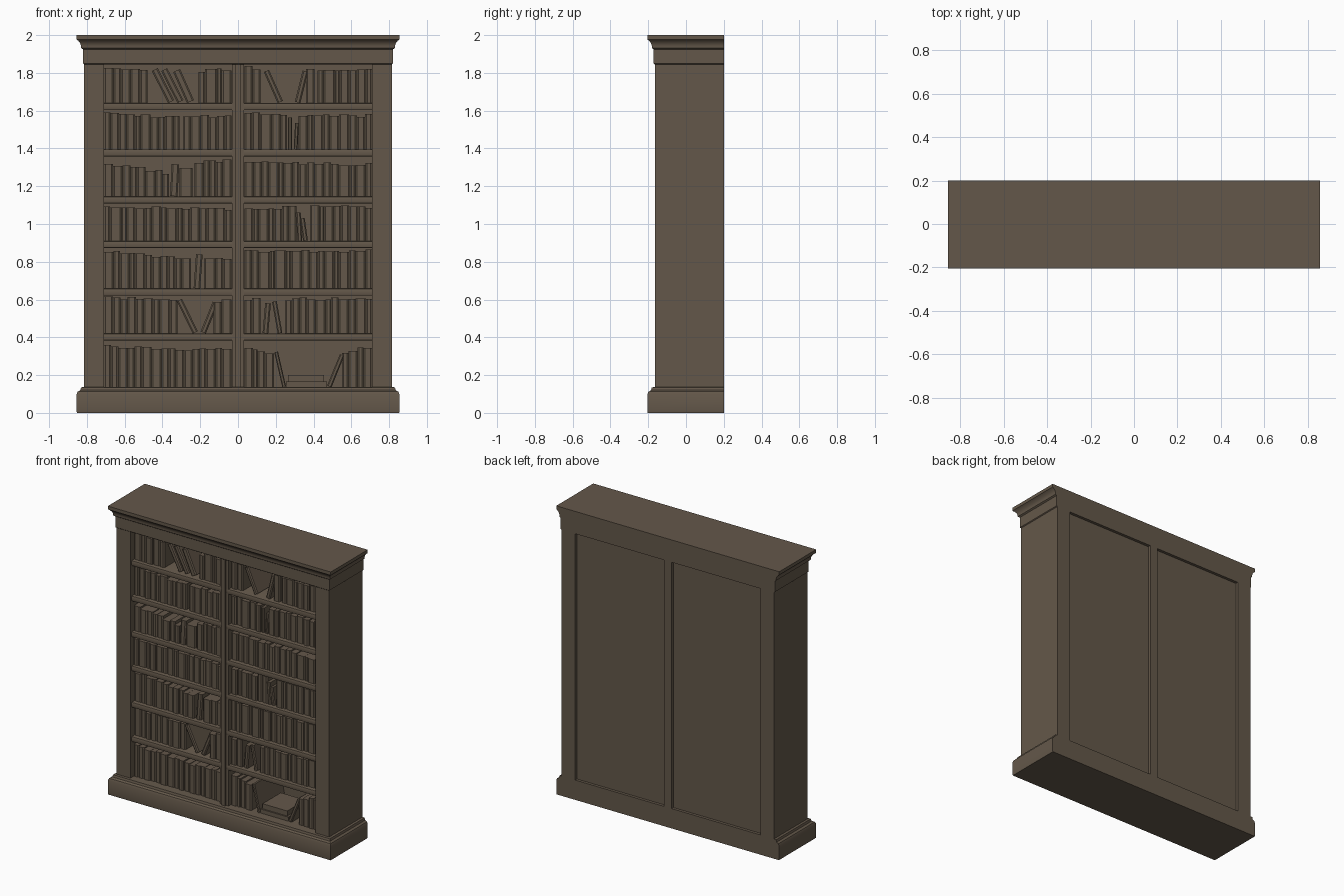
import bpy, bmesh, math, random
from mathutils import Matrix, Vector

random.seed(4)
cube = bpy.data.objects.get("Cube")
if cube:
    bpy.data.objects.remove(cube, do_unlink=True)

# Single aged wood colour
wood = bpy.data.materials.new("aged_brown_wood")
colour = (0.127, 0.097, 0.068, 1)
wood.use_nodes = True
wood.diffuse_color = colour
wood.node_tree.nodes["Principled BSDF"].inputs["Base Color"].default_value = colour
wood.node_tree.nodes["Principled BSDF"].inputs["Roughness"].default_value = 0.9

BACK = 0.2
FLOORS = [0.135, 0.42, 0.658, 0.91, 1.146, 1.395, 1.64]
OPEN_X, OPEN_TOP = 0.71, 1.845


def finish(name, bm, smooth=False):
    bmesh.ops.recalc_face_normals(bm, faces=bm.faces)
    mesh = bpy.data.meshes.new(name)
    bm.to_mesh(mesh)
    bm.free()
    mesh.materials.append(wood)
    obj = bpy.data.objects.new(name, mesh)
    bpy.context.collection.objects.link(obj)
    if smooth:
        bpy.ops.object.select_all(action='DESELECT')
        obj.select_set(True)
        bpy.context.view_layer.objects.active = obj
        bpy.ops.object.shade_smooth_by_angle(angle=math.radians(35))
    return obj


def add_box(bm, x0, x1, y0, y1, z0, z1):
    centre = Vector((x0 + x1, y0 + y1, z0 + z1)) / 2
    m = Matrix.Translation(centre) @ Matrix.Diagonal((x1 - x0, y1 - y0, z1 - z0, 1))
    return bmesh.ops.create_cube(bm, size=1, matrix=m)["verts"]


def box(name, *dims):
    bm = bmesh.new()
    add_box(bm, *dims)
    return finish(name, bm)


def moulding(name, profile):
    """Stack of rectangles growing to the front and sides, flush at the back."""
    bm = bmesh.new()
    rings = []
    for out, z in profile:
        x, y = 0.815 + out, -0.165 - out
        rings.append([bm.verts.new((px, py, z)) for px, py in
                      ((-x, y), (x, y), (x, BACK), (-x, BACK))])
    for a, b in zip(rings, rings[1:]):
        for i in range(4):
            j = (i + 1) % 4
            bm.faces.new((a[i], a[j], b[j], b[i]))
    bm.faces.new(rings[0])
    bm.faces.new(rings[-1])
    return finish(name, bm, True)


# Plinth and crown
moulding("plinth", [(0.038, 0), (0.04, 0.01), (0.04, 0.098), (0.034, 0.112),
                    (0.02, 0.12), (0.016, 0.135), (0, 0.137)])
moulding("cornice", [(0, OPEN_TOP), (0.006, 0.005 + OPEN_TOP), (0.006, 1.925), (0.016, 1.932),
                     (0.016, 1.945), (0.021, 1.958), (0.03, 1.97), (0.04, 1.977), (0.04, 2)])

# Carcass
for side, name in ((-1, "right"), (1, "left")):
    xs = sorted((side * OPEN_X, side * 0.815))
    box(name + "_side", *xs, -0.165, BACK, 0.13, 1.85)
box("back_panel", -0.72, 0.72, 0.155, 0.18, 0.13, 1.85)
box("back_stile", -0.03, 0.03, 0.17, BACK, 0.13, 1.85)
box("centre_divider", -0.033, 0.033, -0.15, 0.17, 0.13, 1.85)
box("divider_bead", -0.014, 0.014, -0.163, -0.14, 0.13, 1.85)

# Shelves with a softened front edge
for n, top in enumerate(FLOORS[1:]):
    bm = bmesh.new()
    add_box(bm, -OPEN_X, OPEN_X, -0.15, 0.17, top - 0.037, top)
    edges = [e for e in bm.edges if all(v.co.y < -0.1 for v in e.verts)
             and abs(e.verts[0].co.x - e.verts[1].co.x) > 0.5]
    bmesh.ops.bevel(bm, geom=edges, offset=0.006, segments=2, affect='EDGES', profile=0.5)
    finish("shelf_%d" % (n + 1), bm, True)


def add_book(bm, x0, x1, z, height, lean=0, front=-0.125):
    """Upright book with a chamfered spine, tilted about its lower corner."""
    w, c = x1 - x0, min(0.008, (x1 - x0) / 4)
    outline = [(0, 0.16), (0, front + 0.006), (c, front), (w - c, front),
               (w, front + 0.006), (w, 0.16)]
    low = [bm.verts.new((x0 + x, y, z)) for x, y in outline]
    high = [bm.verts.new((x0 + x, y, z + height)) for x, y in outline]
    bm.faces.new(low)
    bm.faces.new(high)
    for i in range(len(low)):
        j = (i + 1) % len(low)
        bm.faces.new((low[i], low[j], high[j], high[i]))
    if lean:
        pivot = Vector((x1 if lean > 0 else x0, 0, z))
        bmesh.ops.rotate(bm, verts=low + high, cent=pivot,
                         matrix=Matrix.Rotation(math.radians(lean), 3, 'Y'))


def add_run(bm, x0, x1, z, h0, h1):
    """Row of touching books whose height drifts from h0 to h1."""
    count = max(1, round((x1 - x0) / 0.042))
    cuts = [x0 + (x1 - x0) * (i + (random.uniform(-0.25, 0.25) if 0 < i < count else 0)) / count
            for i in range(count + 1)]
    for i, (a, b) in enumerate(zip(cuts, cuts[1:])):
        h = h0 + (h1 - h0) * (i + 0.5) / count + random.uniform(-0.008, 0.008)
        add_book(bm, a, b, z, h, front=-0.125 + random.uniform(-0.005, 0.005))


# Upright runs per shelf: start, end, first height, last height
RUNS = [
    [(-.71, -.33, .22, .2), (-.33, -.035, .19, .21), (.035, .19, .21, .18), (.55, .71, .18, .22)],
    [(-.71, -.32, .19, .18), (-.13, -.035, .17, .19), (.035, .12, .18, .18), (.25, .71, .18, .19)],
    [(-.71, -.25, .2, .15), (-.18, -.035, .17, .15), (.035, .71, .2, .2)],
    [(-.71, -.035, .18, .17), (.035, .31, .17, .18), (.38, .71, .18, .18)],
    [(-.71, -.4, .18, .13), (-.23, -.035, .18, .19), (.035, .71, .18, .17)],
    [(-.71, -.31, .19, .17), (-.29, -.035, .17, .18), (.035, .26, .19, .18), (.32, .71, .18, .18)],
    [(-.71, -.48, .19, .18), (-.21, -.035, .17, .18), (.035, .12, .19, .18), (.42, .71, .18, .18)],
]
# Loose books per shelf: start, end, height, lean in degrees
LOOSE = [
    [(.235, .255, .19, -13), (.47, .495, .18, 22)],
    [(-.24, -.21, .19, -26), (-.2, -.17, .17, 22), (.13, .16, .16, 5), (.21, .235, .17, -10)],
    [(-.235, -.2, .18, 4)],
    [(.315, .34, .15, -3), (.345, .37, .12, -8)],
    [(-.4, -.365, .12, 0), (-.36, -.32, .17, 3), (-.31, -.24, .15, 0)],
    [(.265, .285, .17, 0), (.295, .315, .14, 3)],
    [(-.37, -.335, .19, -27), (-.32, -.285, .19, -27), (-.27, -.23, .18, -24),
     (.21, .24, .18, -24), (.3, .33, .17, 14), (.36, .405, .18, 0)],
]
for n, z in enumerate(FLOORS):
    bm = bmesh.new()
    for x0, x1, h0, h1 in RUNS[n]:
        add_run(bm, x0, x1, z, h0, h1)
    for x0, x1, h, lean in LOOSE[n]:
        add_book(bm, x0, x1, z, h, lean)
    finish("books_row_%d" % (n + 1), bm)

# Books lying flat on the bottom shelf
bm = bmesh.new()
add_box(bm, 0.255, 0.47, -0.12, 0.1, 0.135, 0.165)
add_box(bm, 0.265, 0.455, -0.11, 0.09, 0.165, 0.2)
finish("flat_books", bm)
